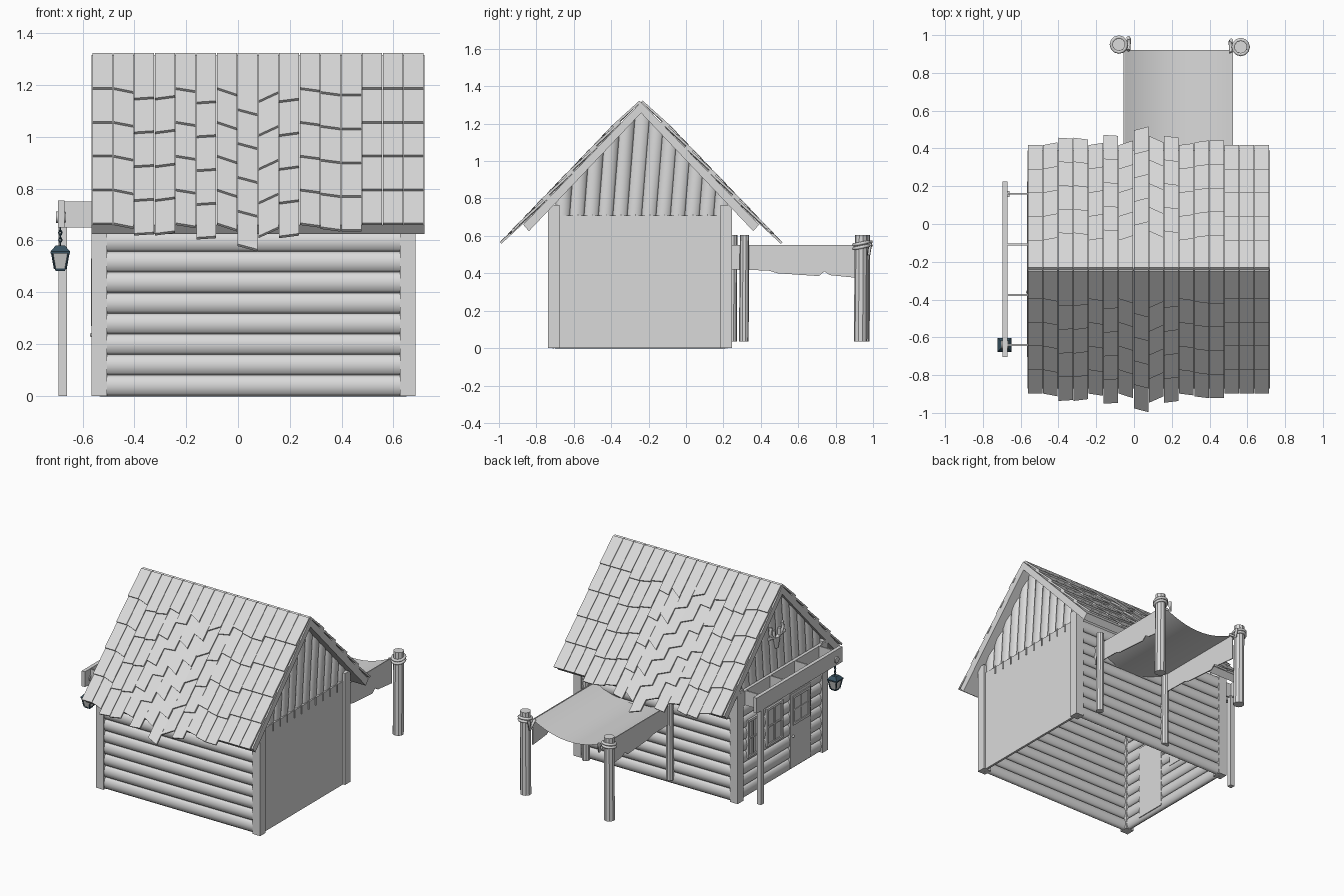
import bpy, bmesh, math
from mathutils import Vector, Matrix

cube = bpy.data.objects.get("Cube")
if cube:
    bpy.data.objects.remove(cube, do_unlink=True)


def material(name, rgb):
    m = bpy.data.materials.new(name)
    m.use_nodes = True
    m.diffuse_color = (*rgb, 1)
    m.node_tree.nodes["Principled BSDF"].inputs["Base Color"].default_value = (*rgb, 1)
    return m


GREY = material("pale grey timber", (0.7, 0.7, 0.7))
IRON = material("dark teal iron", (0.04, 0.085, 0.12))
GLASS = material("lamp glass", (0.6, 0.61, 0.6))
RIDGE_Y, RIDGE_Z = -0.24, 1.315


def finish(name, bm, mat=GREY, smooth=0):
    """Make the object; smooth is the shading angle in degrees, 0 for flat faces."""
    bmesh.ops.recalc_face_normals(bm, faces=bm.faces)
    me = bpy.data.meshes.new(name)
    bm.to_mesh(me)
    bm.free()
    ob = bpy.data.objects.new(name, me)
    bpy.context.collection.objects.link(ob)
    me.materials.append(mat)
    if smooth:
        bpy.ops.object.select_all(action='DESELECT')
        ob.select_set(True)
        bpy.context.view_layer.objects.active = ob
        bpy.ops.object.shade_smooth_by_angle(angle=math.radians(smooth))
    return ob


def boxes(name, parts):
    bm = bmesh.new()
    for lo, hi in parts:
        lo, hi = Vector(lo), Vector(hi)
        mat = Matrix.Translation((lo + hi) / 2) @ Matrix.Diagonal((*(hi - lo), 1))
        bmesh.ops.create_cube(bm, size=1, matrix=mat)
    return finish(name, bm)


def add_rod(bm, a, b, r1, r2=None, sides=8):
    a, b = Vector(a), Vector(b)
    rot = (b - a).to_track_quat('Z', 'Y').to_matrix().to_4x4()
    bmesh.ops.create_cone(bm, cap_ends=True, segments=sides, radius1=r1,
                          radius2=r1 if r2 is None else r2, depth=(b - a).length,
                          matrix=Matrix.Translation((a + b) / 2) @ rot)


def flatten(bm, axis, centre, factor=0.58):
    """Squash round logs in depth."""
    for v in bm.verts:
        v.co[axis] = centre + (v.co[axis] - centre) * factor


def add_hull(bm, bottom, top):
    """Closed solid between two matching loops."""
    lo = [bm.verts.new(p) for p in bottom]
    hi = [bm.verts.new(p) for p in top]
    bm.faces.new(lo[::-1])
    bm.faces.new(hi)
    for i in range(len(lo)):
        j = (i + 1) % len(lo)
        bm.faces.new((lo[i], lo[j], hi[j], hi[i]))


def tube(name, paths, radius, mat=GREY, cyclic=False):
    cu = bpy.data.curves.new(name, 'CURVE')
    cu.dimensions = '3D'
    cu.bevel_depth, cu.bevel_resolution, cu.use_fill_caps = radius, 2, True
    for path in paths:
        sp = cu.splines.new('POLY')
        sp.points.add(len(path) - 1)
        for p, co in zip(sp.points, path):
            p.co = (*co, 1)
        sp.use_cyclic_u = cyclic
    ob = bpy.data.objects.new(name, cu)
    bpy.context.collection.objects.link(ob)
    cu.materials.append(mat)
    return ob


# Corner posts and the flat side wall
boxes("corner_posts", [((x, y, 0), (x + 0.06, y + 0.06, 0.765))
                       for x in (-0.565, 0.625) for y in (-0.737, 0.185)])
boxes("flat_side_wall", [((0.655, -0.69, 0), (0.67, 0.2, 0.71))])
boxes("side_wall_slits", [((0.66, -0.58 + 0.077 * i, 0.66), (0.676, -0.576 + 0.077 * i, 0.715))
                          for i in range(10)])

# Horizontal log walls, flattened in depth
for name, a, b, axis in (("front_log_wall", (-0.53, -0.71), (0.65, -0.71), 1),
                         ("back_log_wall", (-0.53, 0.219), (0.65, 0.219), 1),
                         ("door_side_log_wall", (-0.532, -0.7), (-0.532, 0.21), 0)):
    bm = bmesh.new()
    for i in range(9):
        z = 0.04 + 0.0795 * i
        add_rod(bm, (*a, z), (*b, z), 0.043)
    flatten(bm, axis, a[axis])
    finish(name, bm, smooth=75)

# Gables of upright half-round planks, trimmed to the roof slope
for name, x in (("flat_side_gable", 0.642), ("door_side_gable", -0.522)):
    bm = bmesh.new()
    for i in range(12):
        y = RIDGE_Y + 0.077 * (i - 5.5)
        add_rod(bm, (x, y, 0.67), (x, y + 0.05, 1.3), 0.043)
    flatten(bm, 0, x)
    for s in (-1, 1):
        geom = bm.verts[:] + bm.edges[:] + bm.faces[:]
        bmesh.ops.bisect_plane(bm, geom=geom, plane_co=(0, RIDGE_Y, RIDGE_Z - 0.035),
                               plane_no=(0, s * 1.04, 1), clear_outer=True)
    finish(name, bm, smooth=75)

# Roof slabs
bm = bmesh.new()
for s in (-1, 1):
    prof = [(0, 0), (0.63, -0.655), (0.6, -0.69), (0, -0.058)]
    add_hull(bm, *[[(x, RIDGE_Y + s * y, RIDGE_Z + z) for y, z in prof] for x in (-0.565, 0.72)])
finish("roof_slabs", bm)

# Shingles: each column hangs by its own left and right drop
drops = [(0, 0), (0, .015), (.04, .035), (.04, .03), (0, .012), (.055, .05), (0, .025), (.08, .1),
         (.05, .015), (.05, .04), (0, .01), (.015, .025), (.025, .025), (0, 0), (0, 0), (0, 0)]
bm = bmesh.new()
for s in (-1, 1):
    def on_roof(x, t, h):
        return (x, RIDGE_Y + s * (0.98 * t + 0.72 * h), RIDGE_Z - 1.02 * t + 0.69 * h)
    for i, (dl, dr) in enumerate(drops):
        x0, x1 = -0.561 + 0.08 * i, -0.484 + 0.08 * i
        for row in range(5):
            t = 0.012 + 0.128 * (row + 1)
            tl, tr = (t - 0.16 + dl, t - 0.16 + dr) if row else (0, 0)
            loops = [[on_roof(x0, tl, h), on_roof(x1, tr, h), on_roof(x1, t + dr, h + 0.014),
                      on_roof(x0, t + dl, h + 0.014)] for h in (0, 0.012)]
            add_hull(bm, *loops)
finish("roof_shingles", bm)


# Door and windows: frame, cross bars and sunken panes
def window(name, y0, y1, z0, z1):
    w, ym, zm = 0.016, (y0 + y1) / 2, (z0 + z1) / 2
    xo, xi = -0.567, -0.52
    bars = [((xo, y, z0), (xi, y + w, z1)) for y in (y0, y1 - w)]
    bars += [((xo, y0, z), (xi, y1, z + w)) for z in (z0, z1 - w)]
    bars += [((xo + 0.002, ym - 0.005, z0), (xi, ym + 0.005, z1)),
             ((xo + 0.002, y0, zm - 0.005), (xi, y1, zm + 0.005)),
             ((xo + 0.009, y0, z0), (-0.506, y1, z1))]
    boxes(name, bars)


boxes("door", [((-0.561, -0.555, 0.02), (-0.506, -0.335, 0.53))])
window("door_window", -0.54, -0.36, 0.31, 0.51)
window("wide_window", -0.25, -0.07, 0.27, 0.53)
window("narrow_window", 0.02, 0.13, 0.27, 0.53)
bm = bmesh.new()
bmesh.ops.create_icosphere(bm, subdivisions=2, radius=0.009,
                           matrix=Matrix.Translation((-0.563, -0.36, 0.235)))
finish("door_knob", bm, smooth=50)

# Antler ornament on the gable
OX, OY = -0.548, -0.2
bm = bmesh.new()
add_rod(bm, (OX, OY, 0.9), (OX, OY, 0.98), 0.016, 0.036)
flatten(bm, 0, OX, 0.5)
finish("antler_skull", bm, smooth=50)
horns = []
for s in (-1, 1):
    for path in (((0.01, 0.97), (0.045, 0.985), (0.07, 1.02), (0.06, 1.06)),
                 ((0.045, 0.985), (0.085, 0.99)), ((0.03, 0.98), (0.03, 1.03))):
        horns.append([(OX, OY + s * y, z) for y, z in path])
tube("antlers", horns, 0.011)

# Side pergola
boxes("pergola_beams", [((-0.695, -0.705, 0.65), (-0.67, 0.225, 0.755)),
                        ((-0.566, -0.705, 0.65), (-0.545, 0.225, 0.75))])
boxes("pergola_rafters", [((-0.675, y - 0.005, 0.65), (-0.56, y + 0.005, 0.75))
                          for y in (0.16, -0.108, -0.375, -0.64)])
boxes("pergola_post", [((-0.692, 0.142, 0), (-0.66, 0.174, 0.66))])

# Hanging lantern
LX, LY = -0.686, -0.64


def square(half, z):
    return [(LX + a * half, LY + b * half, z) for a, b in ((-1, -1), (1, -1), (1, 1), (-1, 1))]


bm = bmesh.new()
for h0, z0, h1, z1 in ((0.018, 0.482, 0.021, 0.492), (0.037, 0.55, 0.037, 0.558),
                       (0.037, 0.558, 0.018, 0.58)):
    add_hull(bm, square(h0, z0), square(h1, z1))
for p, q in zip(square(0.021, 0.49), square(0.032, 0.552)):
    add_rod(bm, p, q, 0.004, sides=6)
finish("lantern_frame", bm, IRON)
bm = bmesh.new()
add_hull(bm, square(0.019, 0.49), square(0.03, 0.55))
finish("lantern_glass", bm, GLASS)
links = []
for k in range(5):
    z, ring = 0.588 + 0.014 * k, []
    for j in range(8):
        c, d = 0.006 * math.cos(j * math.pi / 4), 0.01 * math.sin(j * math.pi / 4)
        ring.append((LX + c * (k % 2), LY + c * (1 - k % 2), z + d))
    links.append(ring)
tube("lantern_chain", links, 0.0025, IRON, cyclic=True)
bm = bmesh.new()
add_rod(bm, (-0.703, LY, 0.69), (-0.665, LY, 0.69), 0.022, sides=12)
finish("lantern_bracket", bm, smooth=50)

# Sagging canopy with ragged side flaps
bm = bmesh.new()
X0, X1, N = -0.055, 0.525, 16
rows = []
for y in (0.23, 0.92):
    rows.append([bm.verts.new((X0 + (X1 - X0) * i / N, y,
                               0.55 - 0.32 * (i / N) * (1 - i / N))) for i in range(N + 1)])
for i in range(N):
    bm.faces.new((rows[0][i], rows[0][i + 1], rows[1][i + 1], rows[1][i]))
finish("canopy_cloth", bm, smooth=50)
bm = bmesh.new()
edge = [(0.23, 0.55), (0.23, 0.42), (0.44, 0.415), (0.49, 0.4), (0.71, 0.385), (0.74, 0.41),
        (0.77, 0.39), (0.92, 0.375), (0.92, 0.55)]
for x in (X0, X1 - 0.006):
    add_hull(bm, *[[(x + dx, y, z) for y, z in edge] for dx in (0, 0.006)])
finish("canopy_flaps", bm)

# Canopy poles and rope bindings
poles = [(-0.08, 0.95, 0.036), (0.565, 0.937, 0.036), (-0.05, 0.25, 0.026), (0.545, 0.313, 0.026)]
for n, (x, y, r) in enumerate(poles):
    bm = bmesh.new()
    add_rod(bm, (x, y - 0.004, 0.035), (x, y, 0.605), r, r * 0.95, 10)
    finish("canopy_pole_%d" % (n + 1), bm)
    if n < 2:
        side = 1 if n == 0 else -1
        loops = [[(x + (r + 0.004) * math.cos(a * math.pi / 6), y + (r + 0.004) * math.sin(a * math.pi / 6),
                   z + 0.008 * math.sin(a * math.pi / 6)) for a in range(12)] for z in (0.54, 0.56)]
        tube("rope_binding_%d" % (n + 1), loops, 0.009, cyclic=True)
        tube("rope_knot_%d" % (n + 1), [[(x + side * 0.05, y + 0.035, 0.56), (x + side * 0.055, y + 0.03, 0.5),
                                        (x + side * 0.05, y - 0.03, 0.545)]], 0.01)
